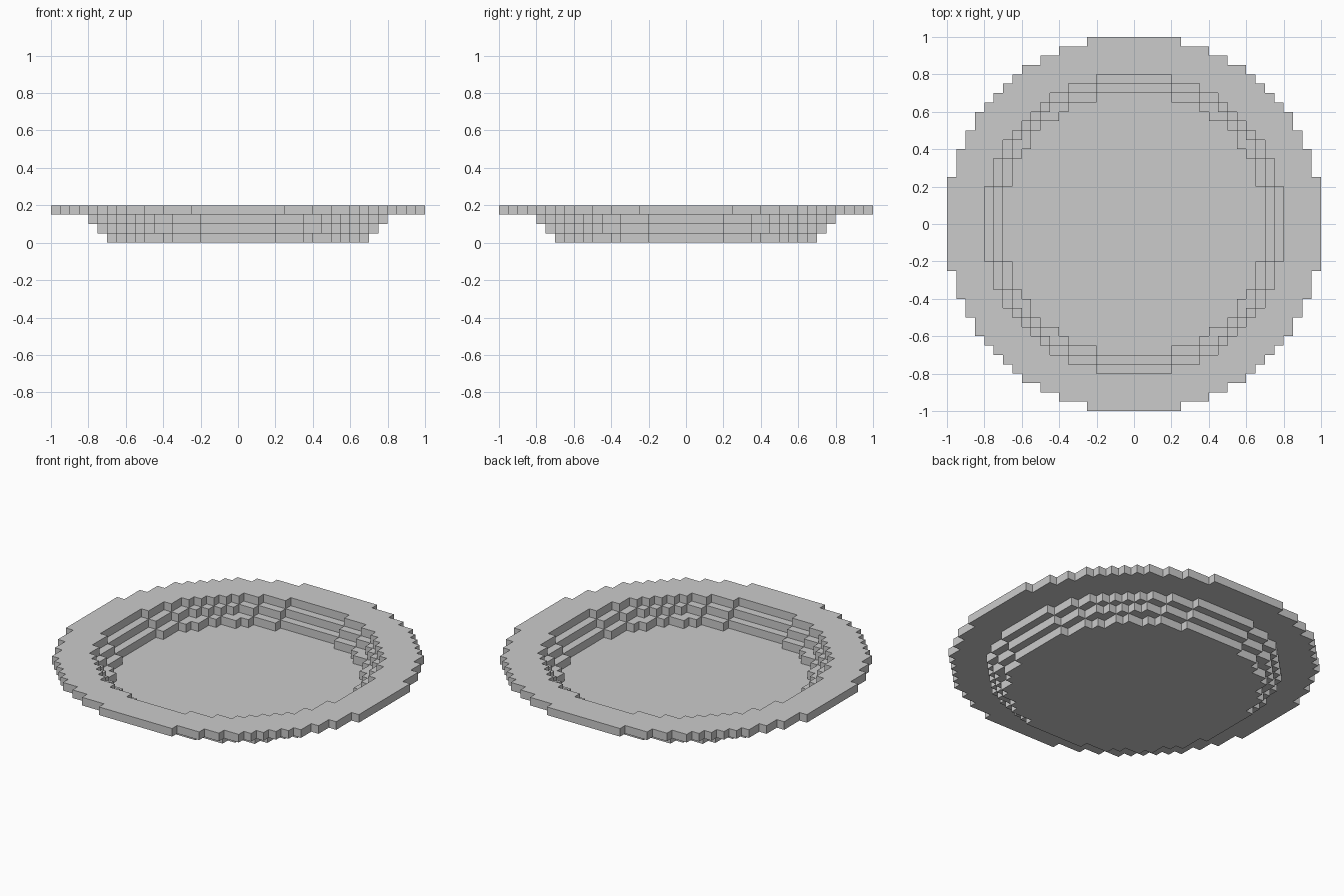
import bpy
import bmesh

UNIT = 0.05  # edge length of one block

if "Cube" in bpy.data.objects:
    bpy.data.objects.remove(bpy.data.objects["Cube"], do_unlink=True)

# Single plain material
grey = bpy.data.materials.new("plain_grey")
grey.use_nodes = True
colour = (0.6, 0.6, 0.6, 1.0)
grey.diffuse_color = colour
grey.node_tree.nodes["Principled BSDF"].inputs["Base Color"].default_value = colour


def disc(limit):
    """Block cells whose centre lies inside a circle of the given squared radius."""
    span = range(-20, 20)
    return {(i, j) for i in span for j in span
            if (i + 0.5) ** 2 + (j + 0.5) ** 2 < limit}


def block_layer(name, cells, level):
    """One-block-thick slab with walls only where a neighbour is missing."""
    bm = bmesh.new()
    verts = {}

    def vert(*key):
        if key not in verts:
            verts[key] = bm.verts.new([c * UNIT for c in key])
        return verts[key]

    low, high = level, level + 1
    for i, j in sorted(cells):
        ring = [(i, j), (i + 1, j), (i + 1, j + 1), (i, j + 1)]
        bm.faces.new([vert(x, y, high) for x, y in ring])
        bm.faces.new([vert(x, y, low) for x, y in reversed(ring)])
        neighbours = [(i, j - 1), (i + 1, j), (i, j + 1), (i - 1, j)]
        for k, cell in enumerate(neighbours):
            if cell not in cells:
                a, b = ring[k], ring[(k + 1) % 4]
                bm.faces.new([vert(*a, low), vert(*b, low),
                              vert(*b, high), vert(*a, high)])

    mesh = bpy.data.meshes.new(name)
    bm.to_mesh(mesh)
    bm.free()
    mesh.materials.append(grey)
    obj = bpy.data.objects.new(name, mesh)
    bpy.context.collection.objects.link(obj)


# Base disc, two stepped wall rings and the wide rim, from bottom to top
inner = set()
layers = [("plate_base", 201.5), ("lower_wall", 229.5),
          ("upper_wall", 256), ("rim", 408)]
for level, (name, limit) in enumerate(layers):
    outer = disc(limit)
    block_layer(name, outer - inner, level)
    inner = outer
